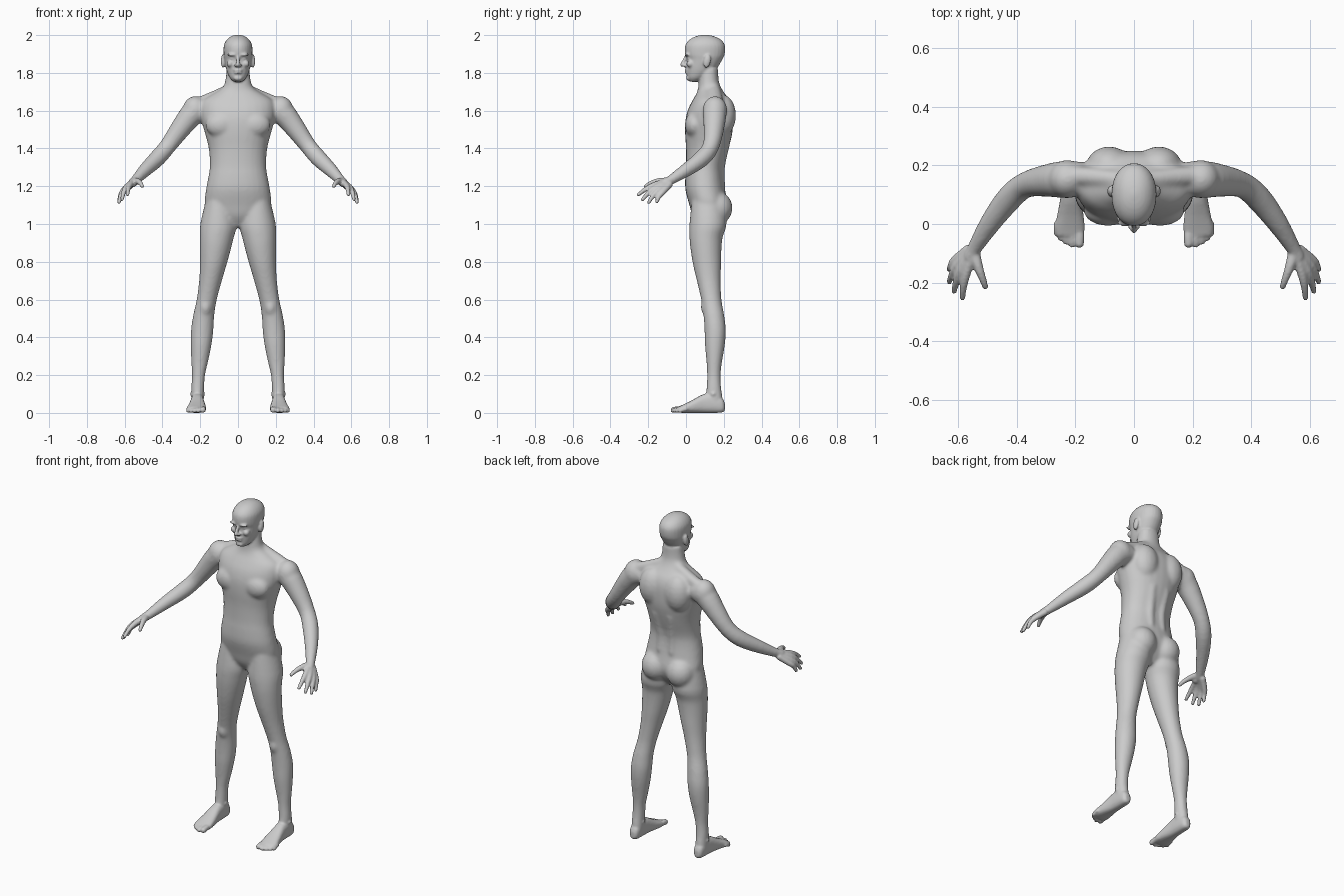
import bpy, bmesh, math
from mathutils import Vector, Matrix


def densify(rows, k=3):
    """Catmull-Rom interpolation through rows of numbers."""
    out = []
    for i in range(len(rows) - 1):
        p0, p1, p2 = rows[max(i - 1, 0)], rows[i], rows[i + 1]
        p3 = rows[min(i + 2, len(rows) - 1)]
        for j in range(k):
            t = j / k
            out.append([0.5 * (2 * b + (c - a) * t + (2 * a - 5 * b + 4 * c - d) * t * t
                               + (3 * b - a - 3 * c + d) * t ** 3)
                        for a, b, c, d in zip(p0, p1, p2, p3)])
    return out + [list(rows[-1])]


def loft(bm, rings, mirror, p=1.0, n=28):
    """Closed skin over rings of (centre, u, v); p below 1 makes rings boxier."""
    for s in ((1, -1) if mirror else (1,)):
        loops = []
        for c, u, v in rings:
            loop = []
            for i in range(n):
                a = 2 * math.pi * i / n
                ca, sa = math.cos(a), math.sin(a)
                q = c + u * math.copysign(abs(ca) ** p, ca) + v * math.copysign(abs(sa) ** p, sa)
                loop.append(bm.verts.new((q.x * s, q.y, q.z)))
            loops.append(loop)
        for a, b in zip(loops, loops[1:]):
            for i in range(n):
                bm.faces.new((a[i], a[(i + 1) % n], b[(i + 1) % n], b[i]))
        bm.faces.new(loops[0])
        bm.faces.new(loops[-1])


def stack(bm, rows, mirror=False, p=1.0):
    """Horizontal sections: z, x0, x1, y0, y1."""
    loft(bm, [(Vector(((a + b) / 2, (c + d) / 2, z)), Vector(((b - a) / 2, 0, 0)),
               Vector((0, (d - c) / 2, 0))) for z, a, b, c, d in densify(rows)], mirror, p)


def ball(bm, c, r, mirror=True, tilt=0):
    """Ellipsoid made of stacked rings."""
    rot = Matrix.Rotation(tilt, 3, 'X')
    rings = []
    for j in range(11):
        f = math.pi * (j - 5) / 10.5
        rings.append((Vector(c) + rot @ Vector((0, 0, r[2] * math.sin(f))),
                      rot @ Vector((r[0] * math.cos(f), 0, 0)),
                      rot @ Vector((0, r[1] * math.cos(f), 0))))
    loft(bm, rings, mirror, n=18)


def tube(bm, rows, mirror=True):
    """Round-ended limb through x, y, z, radius."""
    pts = densify(rows)
    rings = []
    for i, q in enumerate(pts):
        t = Vector(pts[min(i + 1, len(pts) - 1)][:3]) - Vector(pts[max(i - 1, 0)][:3])
        t.normalize()
        u = t.cross(Vector((0.3, 0.2, 0.93)) if abs(t.z) < 0.85 else Vector((1, 0, 0))).normalized()
        rings.append((Vector(q[:3]), u * q[3], t.cross(u) * q[3]))
    loft(bm, rings, mirror, n=16)
    for q in (rows[0], rows[-1]):
        ball(bm, q[:3], (q[3],) * 3, mirror)


def skin(bm, name, voxel, steps, base=None):
    """Fuse all overlapping parts (and a base mesh) into one smooth surface."""
    bmesh.ops.recalc_face_normals(bm, faces=bm.faces[:])
    if base:
        bm.from_mesh(base)
    me = bpy.data.meshes.new(name)
    bm.to_mesh(me)
    bm.free()
    ob = bpy.data.objects.new(name, me)
    bpy.context.collection.objects.link(ob)
    r = ob.modifiers.new("fuse", 'REMESH')
    r.mode, r.voxel_size, r.use_smooth_shade = 'VOXEL', voxel, True
    s = ob.modifiers.new("relax", 'SMOOTH')
    s.factor, s.iterations = 0.5, steps
    dg = bpy.context.evaluated_depsgraph_get()
    baked = bpy.data.meshes.new_from_object(ob.evaluated_get(dg))
    ob.modifiers.clear()
    ob.data = baked
    return ob


# Torso and neck: z, half width, front, back
core = bmesh.new()
torso = [(.985, .05, .07, .16), (1.04, .14, .035, .2), (1.10, .176, .018, .22), (1.18, .170, -.003, .207),
         (1.25, .157, -.004, .198), (1.31, .149, 0, .2), (1.40, .155, 0, .226), (1.48, .175, -.005, .245),
         (1.55, .194, -.003, .25), (1.61, .198, .012, .247), (1.655, .185, .035, .232),
         (1.69, .13, .055, .206), (1.72, .083, .064, .187), (1.76, .067, .068, .173), (1.83, .06, .075, .17)]
stack(core, [(z, -w, w, f, b) for z, w, f, b in torso], p=.92)

# Muscle masses: chest, shoulder blades, buttocks, shoulders, kneecaps
ball(core, (.088, .045, 1.525), (.085, .052, .068))
ball(core, (.085, .195, 1.575), (.08, .07, .11))
ball(core, (.083, .165, 1.085), (.083, .082, .088))
ball(core, (.228, .153, 1.602), (.066, .066, .075))
ball(core, (.172, .105, .56), (.03, .027, .045))
tube(core, [(.04, .15, 1.715, .03), (.13, .16, 1.672, .032), (.22, .165, 1.632, .035)])
tube(core, [(.04, .185, 1.2, .024), (.038, .183, 1.3, .024), (.045, .205, 1.43, .03)])

# Legs
stack(core, [(1.12, .03, .172, .03, .2), (1.0, .006, .2, .018, .215), (.93, .022, .202, .018, .194),
             (.865, .038, .202, .024, .188), (.785, .06, .202, .037, .186), (.70, .085, .206, .057, .184),
             (.60, .112, .219, .08, .188), (.52, .125, .237, .092, .202), (.44, .13, .249, .098, .211),
             (.36, .14, .251, .1, .206), (.27, .158, .248, .108, .191), (.2, .174, .244, .111, .184),
             (.13, .179, .248, .108, .187), (.05, .18, .248, .1, .2)], True)

# Arms
tube(core, [(.195, .155, 1.605, .06), (.24, .152, 1.585, .064), (.297, .148, 1.515, .056),
            (.37, .133, 1.415, .045), (.425, .088, 1.35, .045), (.49, .003, 1.287, .037),
            (.545, -.085, 1.23, .026), (.56, -.112, 1.218, .025)])
soft = skin(core, "body_core", .009, 7)

# Head: z, half width, front, back
bm = bmesh.new()
head = [(1.753, .022, .022, .06), (1.772, .042, .008, .1), (1.80, .056, .004, .14), (1.83, .065, .002, .168),
        (1.872, .073, .004, .193), (1.90, .076, -.006, .205), (1.945, .075, -.004, .206),
        (1.975, .060, .018, .186), (1.994, .036, .053, .148), (2.002, .008, .092, .11)]
stack(bm, [(z, -w, w, f, b) for z, w, f, b in head], p=.95)

# Face and ears
tube(bm, [(0, .002, 1.888, .008), (0, -.01, 1.866, .009), (0, -.021, 1.843, .011)], False)
ball(bm, (.012, -.007, 1.84), (.009, .012, .008))
ball(bm, (.03, .004, 1.896), (.028, .012, .008))
ball(bm, (.03, .017, 1.876), (.015, .011, .008))
ball(bm, (.042, .022, 1.848), (.018, .02, .018))
ball(bm, (0, .002, 1.815), (.022, .011, .006), False)
ball(bm, (0, .004, 1.801), (.020, .011, .006), False)
ball(bm, (0, .014, 1.772), (.024, .014, .014), False)
ball(bm, (.08, .112, 1.862), (.011, .019, .036), True, -.2)

# Hands: knuckle and fingertip per finger, joined back to the wrist
fingers = [((.572, -.168, 1.206), (.585, -.252, 1.155)), ((.591, -.157, 1.196), (.614, -.23, 1.13)),
           ((.604, -.142, 1.181), (.630, -.197, 1.115)), ((.611, -.124, 1.167), (.630, -.155, 1.118))]
for i, (knuckle, tip) in enumerate(fingers):
    k, t = Vector(knuckle), Vector(tip)
    wrist = Vector((.55 + .005 * i, -.1 + .004 * i, 1.227 - .006 * i))
    mid = k.lerp(t, .5) + Vector((.003, -.003, .004))
    tube(bm, [(*wrist, .018), (*k, .0155), (*mid, .0125), (*t, .0095)])
tube(bm, [(.545, -.1, 1.227, .02), (.53, -.15, 1.226, .016), (.516, -.188, 1.215, .0125),
          (.507, -.214, 1.2, .010)])
ball(bm, (.562, -.13, 1.212), (.026, .028, .018))

# Feet: y, x0, x1, z0, z1
foot = [(.206, .202, .228, .014, .05), (.19, .187, .243, .002, .08), (.14, .182, .248, 0, .105),
        (.09, .18, .251, 0, .098), (.03, .172, .262, 0, .066), (-.015, .168, .271, 0, .044),
        (-.04, .172, .266, .002, .033)]
loft(bm, [(Vector(((a + b) / 2, y, (c + d) / 2)), Vector(((b - a) / 2, 0, 0)), Vector((0, 0, (d - c) / 2)))
          for y, a, b, c, d in densify(foot)], True, .8)
ball(bm, (.214, .145, .1), (.04, .025, .022))

# Toes
for x, tip, r in [(.186, -.066, .016), (.211, -.07, .0115), (.231, -.06, .011),
                  (.249, -.048, .011), (.264, -.032, .0105)]:
    tube(bm, [(x, 0, .02, r), (x, tip + .025, .02, r), (x, tip, r, r)])

# Whole figure fused into one skin
skin(bm, "human_figure", .006, 2, soft.data)
bpy.data.objects.remove(soft)
